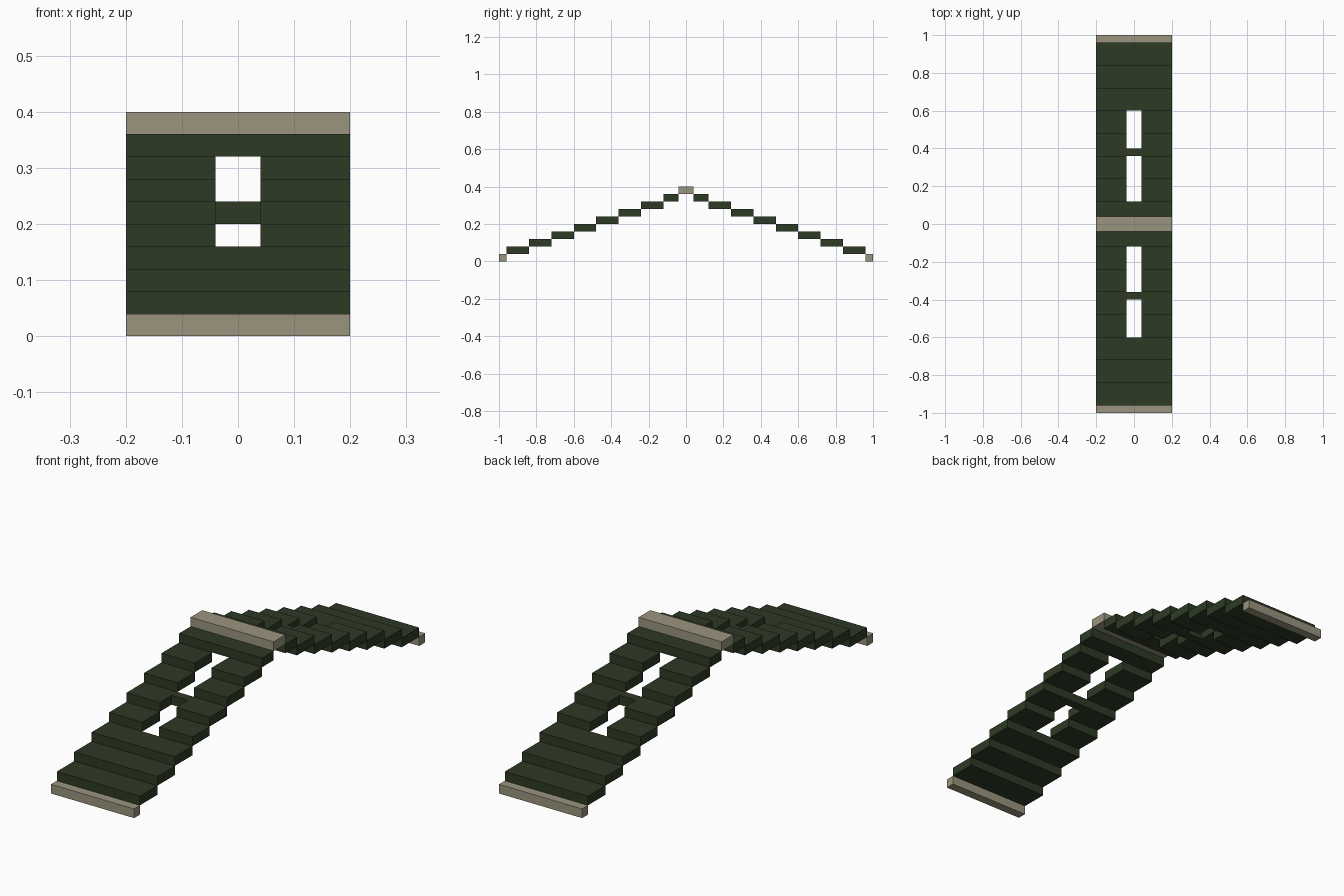
import bpy
import bmesh

if "Cube" in bpy.data.objects:
    bpy.data.objects.remove(bpy.data.objects["Cube"])

U = 0.04          # block unit: every size is a multiple of this
W = 0.20          # half width of the roof
H = 0.04          # half width of the roof openings


def material(name, rgb):
    m = bpy.data.materials.new(name)
    m.diffuse_color = (*rgb, 1.0)
    m.use_nodes = True
    m.node_tree.nodes["Principled BSDF"].inputs["Base Color"].default_value = m.diffuse_color
    return m


green = material("dark green tile", (0.027, 0.042, 0.018))
tan = material("tan trim", (0.328, 0.296, 0.209))


def slab(name, outlines, z, mat):
    """Extrude flat x/y outlines one unit up from height z."""
    bm = bmesh.new()
    for pts in outlines:
        face = bm.faces.new([bm.verts.new((x, y, z)) for x, y in pts])
        up = bmesh.ops.extrude_face_region(bm, geom=[face])["geom"]
        bmesh.ops.translate(bm, vec=(0, 0, U),
                            verts=[v for v in up if isinstance(v, bmesh.types.BMVert)])
    bmesh.ops.recalc_face_normals(bm, faces=bm.faces)
    me = bpy.data.meshes.new(name)
    bm.to_mesh(me)
    bm.free()
    me.materials.append(mat)
    ob = bpy.data.objects.new(name, me)
    bpy.context.collection.objects.link(ob)
    return ob


def rect(x0, x1, y0, y1):
    return [(x0, y0), (x1, y0), (x1, y1), (x0, y1)]


# Ridge beam along the top
slab("ridge_beam", [rect(-W, W, -U, U)], 9 * U, tan)

# Both slopes: eave trim, then stepped tile courses rising to the ridge
for side, s in (("back", 1), ("front", -1)):
    slab(f"{side}_eave_trim", [rect(-W, W, s * 24 * U, s * 25 * U)], 0, tan)
    for level in range(1, 9):
        outer = s * (27 - 3 * level) * U
        inner = s * max(24 - 3 * level, 1) * U
        if level in (4, 6, 7):        # courses split by an opening
            shape = [rect(-W, -H, inner, outer), rect(H, W, inner, outer)]
        elif level == 5:              # notched course with the crossbar
            bar = inner + s * U
            shape = [[(-W, inner), (W, inner), (W, outer), (H, outer),
                      (H, bar), (-H, bar), (-H, outer), (-W, outer)]]
        else:
            shape = [rect(-W, W, inner, outer)]
        slab(f"{side}_tile_course_{level}", shape, level * U, green)
